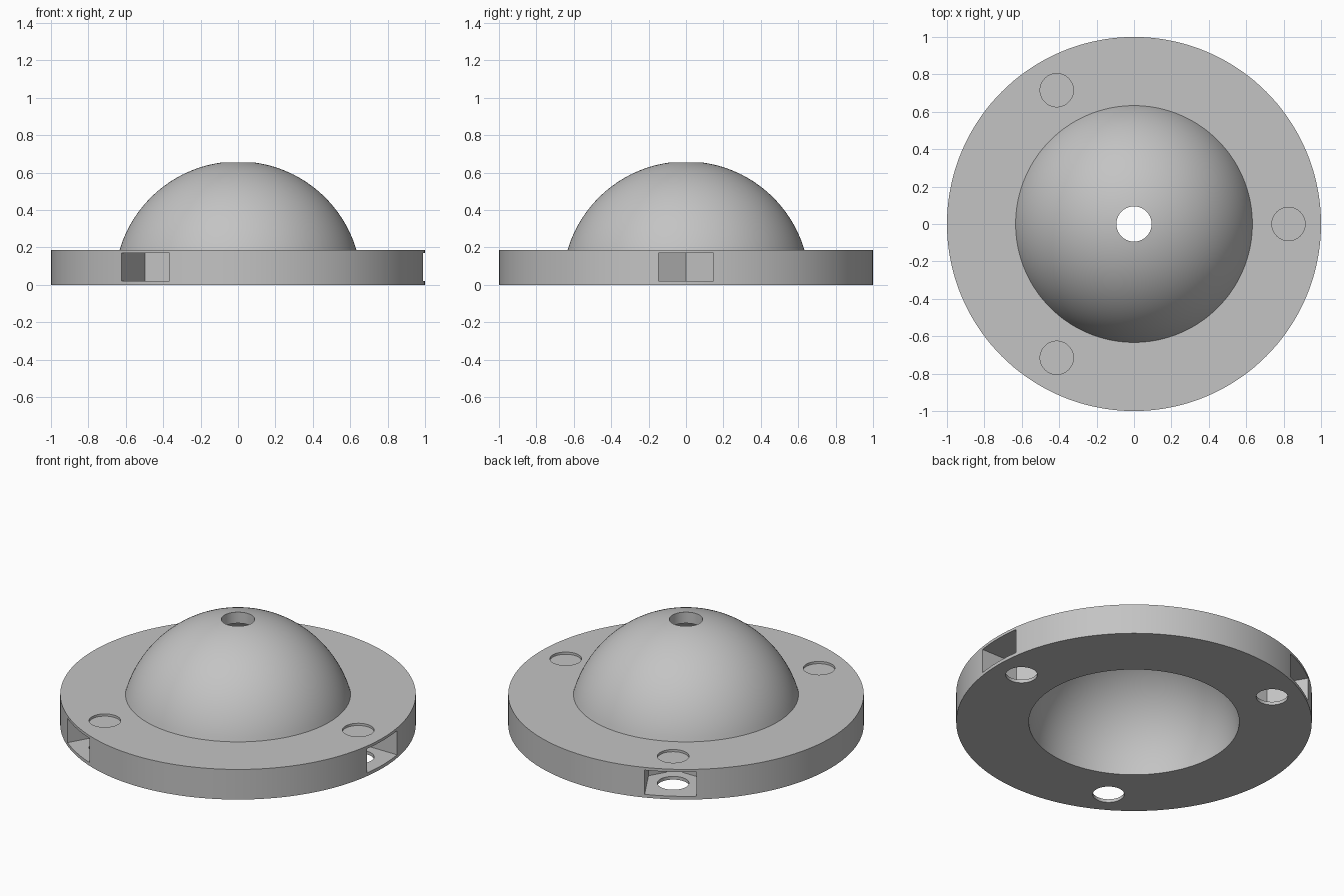
import bpy, bmesh, math
from mathutils import Matrix

cube = bpy.data.objects.get("Cube")
if cube:
    bpy.data.objects.remove(cube)

R_OUT, R_IN, R_VENT, TOP = 0.66, 0.592, 0.094, 0.187
SEGMENTS = 144

grey = bpy.data.materials.new("light grey plastic")
grey.use_nodes = True
grey.diffuse_color = (0.55, 0.55, 0.55, 1)
grey.node_tree.nodes["Principled BSDF"].inputs["Base Color"].default_value = (0.55, 0.55, 0.55, 1)


def make_object(name, bm):
    bmesh.ops.recalc_face_normals(bm, faces=bm.faces)
    mesh = bpy.data.meshes.new(name)
    bm.to_mesh(mesh)
    bm.free()
    mesh.materials.append(grey)
    obj = bpy.data.objects.new(name, mesh)
    bpy.context.collection.objects.link(obj)
    return obj


def lathe(name, profile):
    """Revolve a closed (radius, height) profile around z."""
    bm = bmesh.new()
    rings = []
    for i in range(SEGMENTS):
        a = math.tau * i / SEGMENTS
        rings.append([bm.verts.new((r * math.cos(a), r * math.sin(a), z)) for r, z in profile])
    n = len(profile)
    for i, ring in enumerate(rings):
        after = rings[(i + 1) % SEGMENTS]
        for j in range(n):
            k = (j + 1) % n
            bm.faces.new((ring[j], after[j], after[k], ring[k]))
    return make_object(name, bm)


def prism(name, outline, z0, z1, angle):
    """Extrude an outline upwards, then turn it around the model's axis."""
    bm = bmesh.new()
    face = bm.faces.new([bm.verts.new((x, y, z0)) for x, y in outline])
    up = bmesh.ops.extrude_face_region(bm, geom=[face])["geom"]
    bmesh.ops.translate(bm, vec=(0, 0, z1 - z0),
                        verts=[v for v in up if isinstance(v, bmesh.types.BMVert)])
    bmesh.ops.rotate(bm, cent=(0, 0, 0), matrix=Matrix.Rotation(angle, 3, "Z"), verts=bm.verts)
    obj = make_object(name, bm)
    obj.hide_render = True
    return obj


def cut(body, cutter):
    mod = body.modifiers.new("cut", "BOOLEAN")
    mod.operation = "DIFFERENCE"
    mod.solver = "EXACT"
    mod.object = cutter
    bpy.context.view_layer.objects.active = body
    bpy.ops.object.modifier_apply(modifier=mod.name)
    bpy.data.objects.remove(cutter)


def arc(radius, start, end, steps=28):
    angles = [start + (end - start) * i / steps for i in range(steps + 1)]
    return [(radius * math.cos(a), radius * math.sin(a)) for a in angles]


# Hollow dome with a top vent, joined to a flat round flange
inner = arc(R_IN, 0, math.acos(R_VENT / R_IN))
outer = arc(R_OUT, math.acos(R_VENT / R_OUT), math.asin(TOP / R_OUT))
body = lathe("domed_flange", inner + outer + [(1, TOP), (1, 0)])

# Three side-loading nut pockets, each with a bolt hole below and a blind recess above
BOLT, HALF = 0.826, 0.147
side = HALF / math.sqrt(3)
pocket = [(BOLT - 2 * side, 0), (BOLT - side, HALF), (1.1, HALF),
          (1.1, -HALF), (BOLT - side, -HALF)]
bolt = [(BOLT + x, y) for x, y in arc(0.089, 0, math.tau, 48)[:-1]]
for i in range(3):
    turn = math.tau * i / 3
    cut(body, prism("nut_pocket_cutter", pocket, 0.02, 0.17, turn))
    cut(body, prism("bolt_hole_cutter", bolt, -0.1, 0.1, turn))
    cut(body, prism("recess_cutter", bolt, 0.173, 0.3, turn))

# Smooth curved walls, crisp rims
bpy.ops.object.select_all(action="DESELECT")
body.select_set(True)
bpy.context.view_layer.objects.active = body
bpy.ops.object.shade_smooth_by_angle(angle=math.radians(25))
